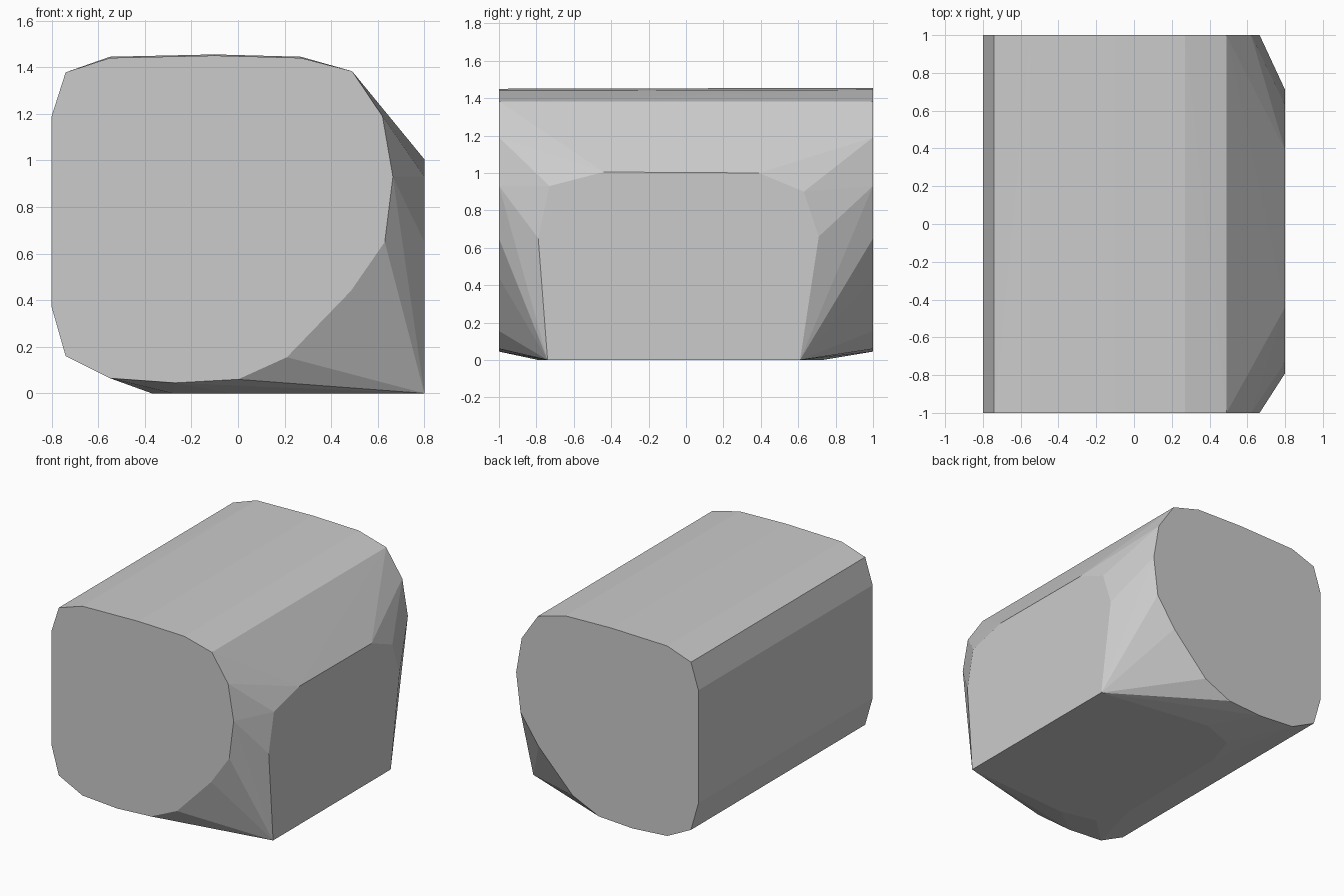
import bpy, bmesh, math

if "Cube" in bpy.data.objects:
    bpy.data.objects.remove(bpy.data.objects["Cube"])

# Rounded cross-section shared by both ends (x, z)
end_profile = [(-0.80, 1.19), (-0.74, 1.378), (-0.55, 1.44), (-0.10, 1.45), (0.27, 1.44),
               (0.49, 1.383), (0.62, 1.19), (0.665, 0.93), (0.63, 0.65), (0.485, 0.44),
               (0.21, 0.155), (0.0, 0.06), (-0.27, 0.045), (-0.55, 0.065),
               (-0.74, 0.16), (-0.80, 0.37)]
# Flat pad on the right side (y, z)
side_pad = [(-0.74, 0), (-0.79, 0.65), (-0.73, 0.93), (-0.44, 1.005),
            (0.39, 1.0), (0.63, 0.90), (0.71, 0.66), (0.61, 0)]
# Flat pad on the underside (x, y)
base_pad = [(-0.03, 0.73), (-0.28, 0.64), (-0.36, 0.40),
            (-0.37, -0.50), (-0.28, -0.73), (-0.02, -0.79)]

points = [(x, -1, z) for x, z in end_profile]
points += [(x, 1, z + (0.005 if z > 1.4 else 0)) for x, z in end_profile]
points += [(0.8, y, z) for y, z in side_pad]
points += [(x, y, 0) for x, y in base_pad]

# Wrap the profiles in one faceted convex body
bm = bmesh.new()
for p in points:
    bm.verts.new(p)
hull = bmesh.ops.convex_hull(bm, input=bm.verts[:])
loose = [v for v in bm.verts if not v.link_faces]
bmesh.ops.delete(bm, geom=loose, context='VERTS')
bmesh.ops.dissolve_limit(bm, angle_limit=math.radians(0.3),
                         verts=bm.verts[:], edges=bm.edges[:])
bmesh.ops.recalc_face_normals(bm, faces=bm.faces[:])
mesh = bpy.data.meshes.new("faceted_body")
bm.to_mesh(mesh)
bm.free()
bpy.context.collection.objects.link(bpy.data.objects.new("faceted_body", mesh))
